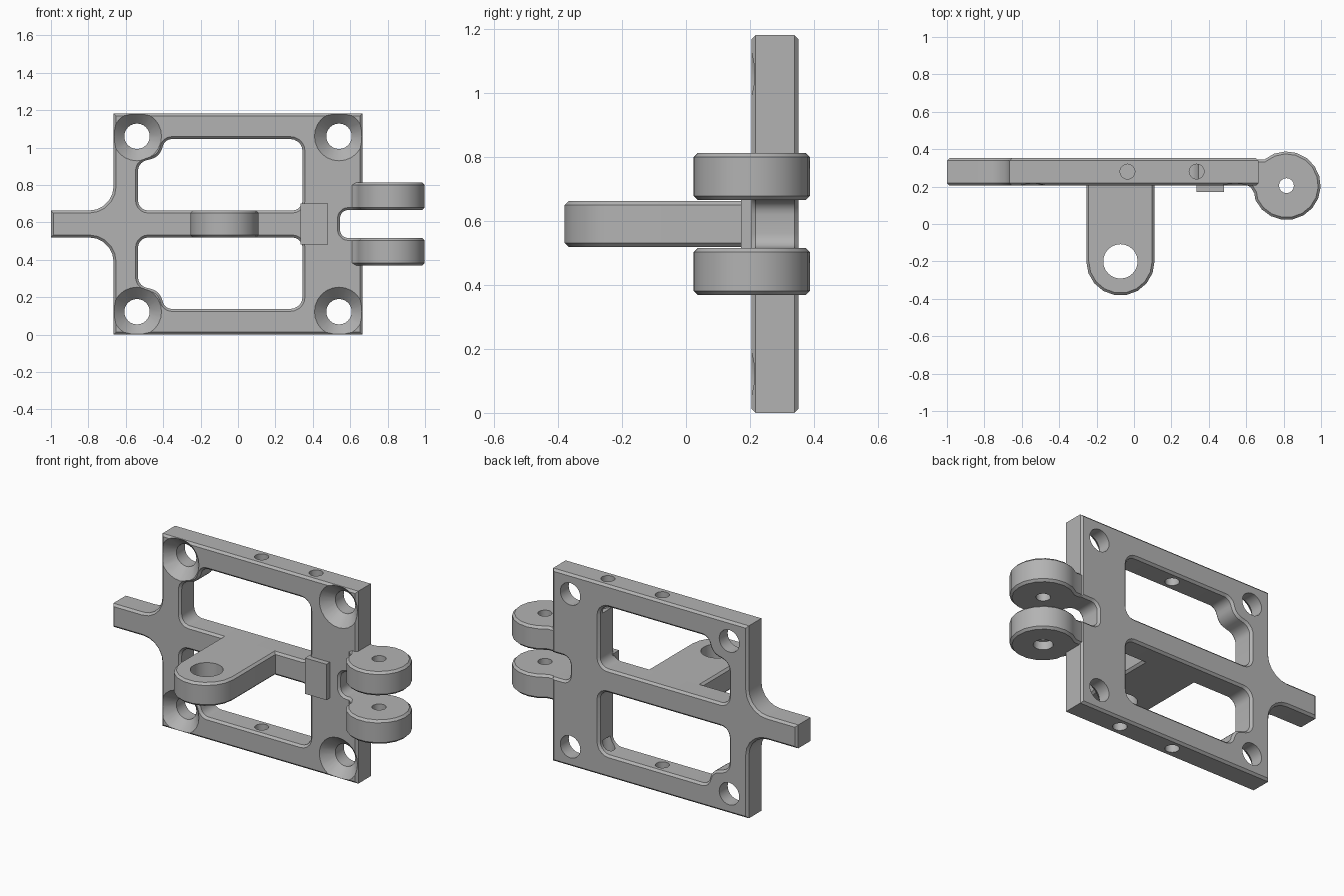
import bpy, bmesh, math
from mathutils import Vector

if "Cube" in bpy.data.objects:
    bpy.data.objects.remove(bpy.data.objects["Cube"], do_unlink=True)

grey = bpy.data.materials.new("bare grey")
grey.use_nodes = True
COLOUR = (0.45, 0.45, 0.45, 1)
grey.diffuse_color = COLOUR
grey.node_tree.nodes["Principled BSDF"].inputs["Base Color"].default_value = COLOUR

FRONT, BACK, TOP = 0.205, 0.352, 1.182   # plate extents
MID = TOP / 2                            # mirror height
BAR, GAP, OUT = 0.072, 0.075, 0.222      # half heights about MID
C = 0.013                                # chamfer size


def arc(cx, cy, r, a0, a1, n):
    """Points along an arc, angles in degrees, both ends included."""
    angles = [math.radians(a0 + (a1 - a0) * i / n) for i in range(n + 1)]
    return [Vector((cx + r * math.cos(a), cy + r * math.sin(a))) for a in angles]


def circle(cx, cy, r, n=24):
    return arc(cx, cy, r, 0, 360, n)[:-1]


def rounded(corners, steps=5):
    """Polygon from (u, v, radius) corners, filleted where radius > 0."""
    pts = []
    for i, (u, v, r) in enumerate(corners):
        p = Vector((u, v))
        if not r:
            pts.append(p)
            continue
        a = (Vector(corners[i - 1][:2]) - p).normalized()
        b = (Vector(corners[(i + 1) % len(corners)][:2]) - p).normalized()
        half = a.angle(b) / 2
        centre = p + (a + b).normalized() * r / math.sin(half)
        start = p + a * r / math.tan(half) - centre
        end = p + b * r / math.tan(half) - centre
        sweep = math.atan2(start.x * end.y - start.y * end.x, start.dot(end))
        for k in range(steps + 1):
            t = sweep * k / steps
            c, s = math.cos(t), math.sin(t)
            pts.append(centre + Vector((start.x * c - start.y * s,
                                        start.x * s + start.y * c)))
    return pts


def offset(pts, d):
    """Move a counter-clockwise outline outward by d."""
    out = []
    for i, p in enumerate(pts):
        e = (p - pts[i - 1]).normalized()
        f = (pts[(i + 1) % len(pts)] - p).normalized()
        n, m = Vector((e.y, -e.x)), Vector((f.y, -f.x))
        out.append(p + (n + m) * d / (1 + n.dot(m)))
    return out


def loft(name, pts, levels, axis, hidden=False):
    """Solid through offset copies of an outline at (height, offset) levels."""
    bm = bmesh.new()
    rings = []
    for h, d in levels:
        ring = offset(pts, d)
        rings.append([bm.verts.new((p.x, h, p.y) if axis == "Y" else (p.x, p.y, h))
                      for p in ring])
    n = len(pts)
    for lo, hi in zip(rings, rings[1:]):
        for i in range(n):
            j = (i + 1) % n
            bm.faces.new((lo[i], lo[j], hi[j], hi[i]))
    bm.faces.new(rings[0])
    bm.faces.new(rings[-1])
    bmesh.ops.recalc_face_normals(bm, faces=bm.faces)
    mesh = bpy.data.meshes.new(name)
    bm.to_mesh(mesh)
    bm.free()
    mesh.materials.append(grey)
    ob = bpy.data.objects.new(name, mesh)
    bpy.context.collection.objects.link(ob)
    ob.hide_render = hidden
    return ob


def chamfered(lo, hi):
    return [(lo, -C), (lo + C, 0), (hi - C, 0), (hi, -C)]


def drill(target, cutters):
    """Cut the cutters out of the target, then delete them."""
    bpy.context.view_layer.objects.active = target
    for cutter in cutters:
        mod = target.modifiers.new("cut", "BOOLEAN")
        mod.operation, mod.solver, mod.object = "DIFFERENCE", "EXACT", cutter
        bpy.ops.object.modifier_apply(modifier=mod.name)
        bpy.data.objects.remove(cutter, do_unlink=True)


def flip(corners):
    """Mirror corners about the middle height, keeping the winding."""
    return [(u, 2 * MID - v, r) for u, v, r in reversed(corners)]


# Plate with tail tang and hinge slot
half = [(-0.665, TOP, 0), (-0.665, MID + BAR, 0.13), (-1, MID + BAR, 0)]
slot = [(0.665, MID - GAP, 0), (0.545, MID - GAP, 0.045)]
right = [(0.665, 0, 0)] + slot
plate = loft("plate", rounded(right + flip(right) + half + flip(half)),
             chamfered(FRONT, BACK), "Y")

# Windows, stepped around the left screw holes
window = [(-0.535, MID + BAR, 0.055), (0.345, MID + BAR, 0.055),
          (0.345, 1.045, 0.065), (-0.39, 1.045, 0.05),
          (-0.42, 0.95, 0.08), (-0.535, 0.92, 0.06)]
E = 0.02
flare = [(FRONT - E, C + E), (FRONT + C, 0), (BACK - C, 0), (BACK + E, C + E)]
cutters = [loft("window_cutter", rounded(w), flare, "Y", True)
           for w in (window, flip(window))]

# Countersunk screw holes
sink = [(FRONT - E, 0.062 + E), (FRONT + 0.065, 0), (BACK + E, 0)]
for x in (-0.54, 0.54):
    for z in (0.122, TOP - 0.122):
        cutters.append(loft("screw_cutter", circle(x, z, 0.068), sink, "Y", True))

# Blind pin holes through the top and bottom rails
for x in (-0.035, 0.335):
    for span in ((-E, 0.2), (TOP - 0.2, TOP + E)):
        cutters.append(loft("pin_cutter", circle(x, 0.28, 0.04, 16),
                            [(h, 0) for h in span], "Z", True))
drill(plate, cutters)

# Front lug with eye
outline = [Vector((0.11, 0.235)), Vector((-0.255, 0.235))]
outline += arc(-0.0725, -0.2, 0.1825, 180, 360, 9)
lug = loft("lug", outline, chamfered(MID - BAR, MID + BAR), "Z")
drill(lug, [loft("eye_cutter", circle(-0.0725, -0.2, 0.092), [(0, 0), (TOP, 0)], "Z", True)])

# Stop pad on the front
pad_outline = [Vector(p) for p in ((0.335, 0.172), (0.48, 0.172), (0.48, 0.23), (0.335, 0.23))]
pad = loft("stop_pad", pad_outline, [(MID - 0.11, 0), (MID + 0.11, 0)], "Z")

# Hinge knuckles, the lower one with a wider recess below
neck = [Vector(p) for p in ((0.58, 0.344), (0.58, 0.225), (0.625, 0.195), (0.643, 0.165))]
outline = neck + arc(0.815, 0.205, 0.183, 205, 490, 15)
knuckles = []
for name, lo, hi in (("upper_knuckle", MID + GAP, MID + OUT),
                     ("lower_knuckle", MID - OUT, MID - GAP)):
    knuckle = loft(name, outline, chamfered(lo, hi), "Z")
    holes = [loft("pivot_cutter", circle(0.815, 0.205, 0.04, 16),
                  [(lo - E, 0), (hi + E, 0)], "Z", True)]
    if name.startswith("lower"):
        holes.append(loft("recess_cutter", circle(0.815, 0.205, 0.055, 16),
                          [(lo - E, 0), (lo + 0.05, 0)], "Z", True))
    drill(knuckle, holes)
    knuckles.append(knuckle)

# Smooth curved walls, keep chamfers crisp
for ob in [plate, lug, pad] + knuckles:
    bpy.ops.object.select_all(action="DESELECT")
    ob.select_set(True)
    bpy.context.view_layer.objects.active = ob
    bpy.ops.object.shade_smooth_by_angle(angle=math.radians(30))
